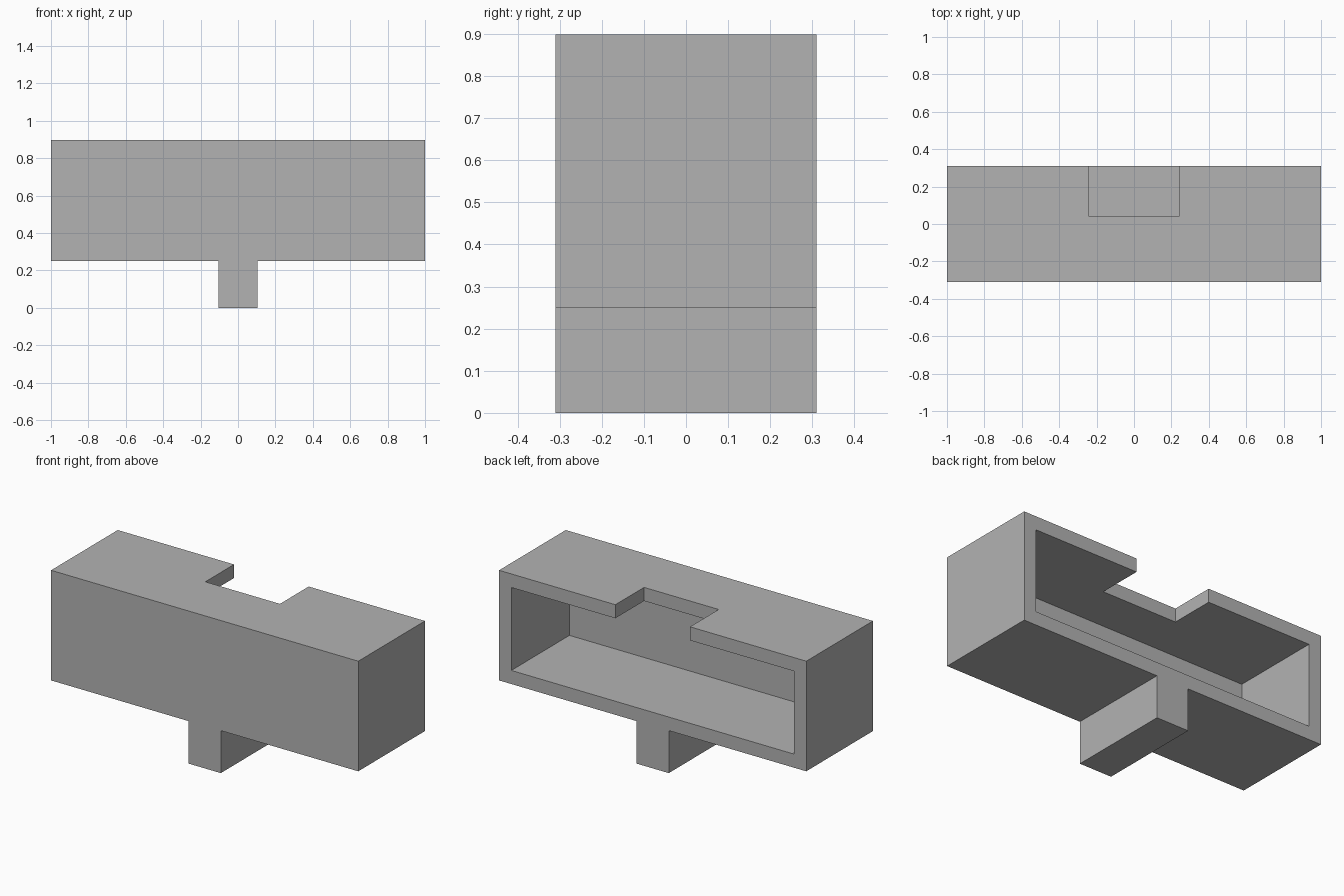
import bpy
import bmesh

if "Cube" in bpy.data.objects:
    bpy.data.objects.remove(bpy.data.objects["Cube"], do_unlink=True)

DEPTH = 0.31      # half depth
BASE, TOP = 0.25, 0.898
STEM = 0.105      # half width of the stem
WALL = 0.08
NOTCH = 0.243     # half width of the notch

grey = bpy.data.materials.new("plain grey")
grey.use_nodes = True
colour = (0.45, 0.45, 0.45, 1)
grey.diffuse_color = colour
grey.node_tree.nodes["Principled BSDF"].inputs["Base Color"].default_value = colour


def extrude_profile(name, points, y0, y1):
    """Solid made from an (x, z) outline extruded from y0 to y1."""
    bm = bmesh.new()
    face = bm.faces.new([bm.verts.new((x, y0, z)) for x, z in points])
    grown = bmesh.ops.extrude_face_region(bm, geom=[face])["geom"]
    moved = [v for v in grown if isinstance(v, bmesh.types.BMVert)]
    bmesh.ops.translate(bm, verts=moved, vec=(0, y1 - y0, 0))
    bmesh.ops.recalc_face_normals(bm, faces=bm.faces)
    mesh = bpy.data.meshes.new(name)
    bm.to_mesh(mesh)
    bm.free()
    mesh.materials.append(grey)
    obj = bpy.data.objects.new(name, mesh)
    bpy.context.collection.objects.link(obj)
    return obj


def box(name, half_width, z0, z1, y0, y1):
    outline = [(-half_width, z0), (half_width, z0), (half_width, z1), (-half_width, z1)]
    return extrude_profile(name, outline, y0, y1)


def cut(target, cutter):
    cutter.hide_render = True
    mod = target.modifiers.new("cut", "BOOLEAN")
    mod.operation = "DIFFERENCE"
    mod.solver = "EXACT"
    mod.object = cutter
    bpy.context.view_layer.objects.active = target
    bpy.ops.object.modifier_apply(modifier=mod.name)
    bpy.data.objects.remove(cutter, do_unlink=True)


# Housing with the stem underneath, as one T-shaped solid
half = [(STEM, 0), (STEM, BASE), (1, BASE), (1, TOP)]
outline = half + [(-x, z) for x, z in reversed(half)]
housing = extrude_profile("housing_with_stem", outline, -DEPTH, DEPTH)

# Cavity open at the back, then the notch in the rear of the roof
cut(housing, box("cavity_cutter", 1 - WALL, BASE + WALL, TOP - WALL, WALL - DEPTH, DEPTH + 0.1))
cut(housing, box("notch_cutter", NOTCH, TOP - 1.5 * WALL, TOP + 0.1, 0.043, DEPTH + 0.1))
